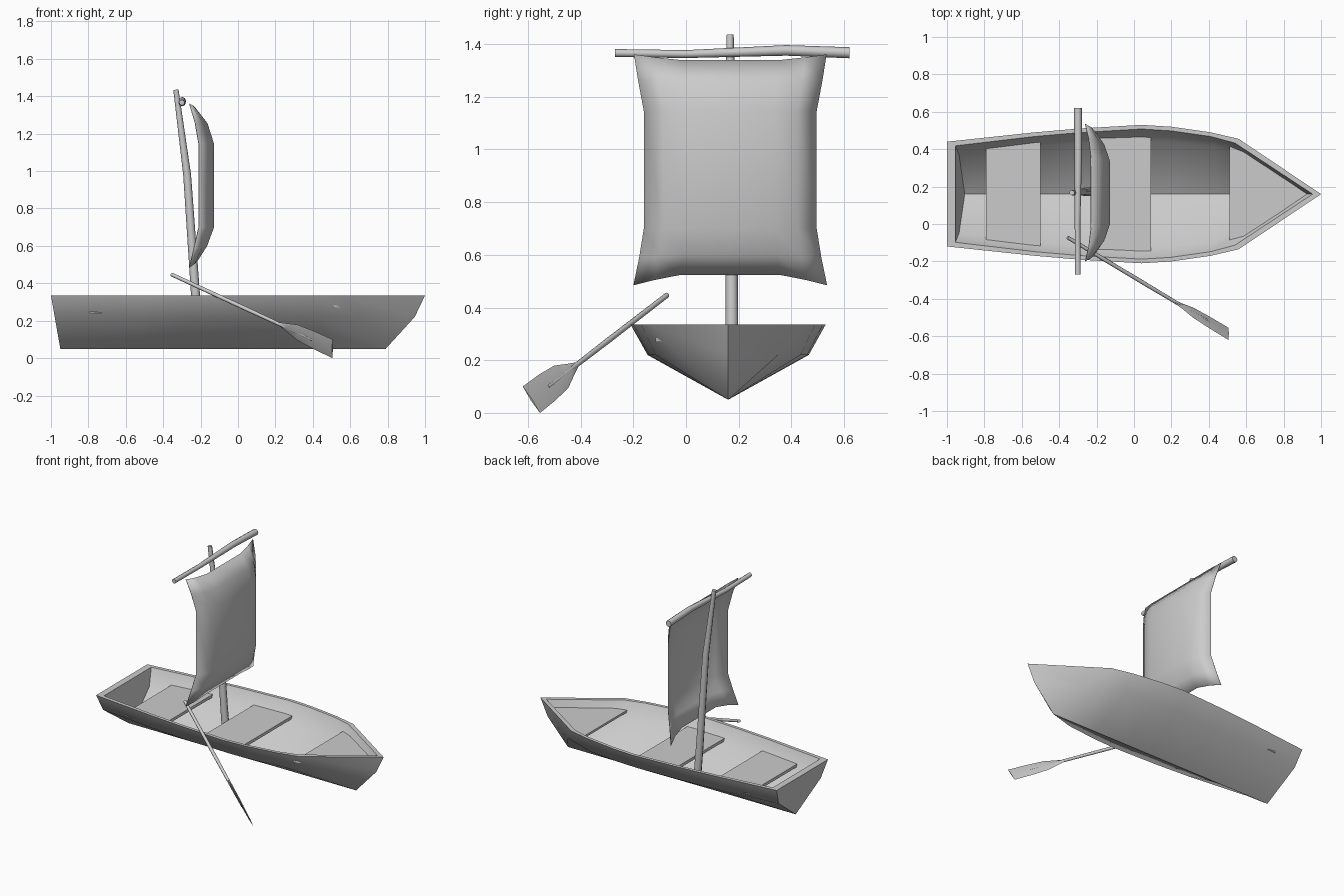
import bpy, bmesh, math
from mathutils import Vector

if "Cube" in bpy.data.objects:
    bpy.data.objects.remove(bpy.data.objects["Cube"])

CY = 0.16  # hull centre line


def make(name, verts, faces, angle=40):
    me = bpy.data.meshes.new(name)
    me.from_pydata([tuple(v) for v in verts], [], faces)
    bm = bmesh.new()
    bm.from_mesh(me)
    bmesh.ops.remove_doubles(bm, verts=bm.verts, dist=1e-4)
    bmesh.ops.recalc_face_normals(bm, faces=bm.faces)
    bm.to_mesh(me)
    bm.free()
    ob = bpy.data.objects.new(name, me)
    bpy.context.collection.objects.link(ob)
    bpy.ops.object.select_all(action='DESELECT')
    ob.select_set(True)
    bpy.context.view_layer.objects.active = ob
    bpy.ops.object.shade_smooth_by_angle(angle=math.radians(angle))
    return ob


def tube(name, pts, radii, sides=8):
    pts = [Vector(p) for p in pts]
    axis = (pts[-1] - pts[0]).normalized()
    u = axis.orthogonal().normalized()
    w = axis.cross(u)
    verts, faces = [], []
    for p, r in zip(pts, radii):
        for k in range(sides):
            a = 2 * math.pi * k / sides
            verts.append(p + r * (math.cos(a) * u + math.sin(a) * w))
    for i in range(len(pts) - 1):
        for k in range(sides):
            n = (k + 1) % sides
            faces.append((i * sides + k, i * sides + n, (i + 1) * sides + n, (i + 1) * sides + k))
    faces += [tuple(range(sides)), tuple(range(len(verts) - sides, len(verts)))]
    return make(name, verts, faces, 50)


def slab(name, outline, z, t):
    n = len(outline)
    verts = [(x, CY + y, z) for x, y in outline] + [(x, CY + y, z - t) for x, y in outline]
    faces = [tuple(range(n)), tuple(range(n, 2 * n))]
    faces += [(i, (i + 1) % n, n + (i + 1) % n, n + i) for i in range(n)]
    return make(name, verts, faces, 30)


# Hull: stations of (rim x, rim half, chine x, chine half, keel x)
stations = [(-1.0, .28, -.98, .23, -.95), (-.53, .33, -.53, .28, -.53), (-.3, .35, -.3, .295, -.3),
            (.04, .37, .04, .306, .04), (.2, .36, .2, .30, .2), (.41, .33, .43, .275, .45),
            (.56, .295, .66, .19, .79), (1.0, 0, .945, 0, .79)]
verts, faces = [], []
for inner in (0, 1):
    for i, (rx, rh, cx, ch, kx) in enumerate(stations):
        zr, zc, zk = .335, .22, .05
        if inner:
            zc, zk = .225, .078
            rh, ch = max(rh - .022, 0), max(ch - .022, 0)
            shift = .045 if i == 0 else (-.045 if i == 7 else (-.02 if i == 6 else 0))
            rx, cx, kx = rx + shift, cx + shift, kx + shift
            if i >= 6:
                kx = .75
        verts += [(rx, CY - rh, zr), (cx, CY - ch, zc), (kx, CY, zk), (cx, CY + ch, zc), (rx, CY + rh, zr)]
N = len(stations)
for s in (0, N * 5):
    for i in range(N - 1):
        for k in range(4):
            a = s + i * 5 + k
            faces.append((a, a + 1, a + 6, a + 5))
    faces.append(tuple(range(s, s + 5)))  # transom
for k in (0, 4):  # rim
    for i in range(N - 1):
        a = i * 5 + k
        faces.append((a, a + 5, a + 5 + N * 5, a + N * 5))
faces.append((0, 4, 4 + N * 5, N * 5))
make("hull", verts, faces)

# Seats and bow deck
for name, x0, h0, x1, h1 in (("stern_seat", -.79, .265, -.50, .28), ("middle_seat", -.20, .305, .09, .31)):
    slab(name, [(x0, -h0), (x1, -h1), (x1, h1), (x0, h0)], .262, .02)
slab("bow_deck", [(.51, -.275), (.58, -.235), (.925, 0), (.58, .235), (.51, .275)], .285, .015)

# Mast and yard, slightly crooked
tube("mast", [(-.205, .172, .085), (-.227, .174, .335), (-.272, .172, .98), (-.332, .167, 1.435)],
     [.025, .024, .021, .014])
tube("yard", [(-.30, -.27, 1.366), (-.302, 0, 1.362), (-.298, .38, 1.376), (-.30, .62, 1.367)],
     [.015, .015, .02, .021])

# Sail: rows of (edge half width, edge x, edge z, middle x, middle z)
rows = [(.365, -.26, 1.36, -.23, 1.338), (.349, -.23, 1.26, -.165, 1.255), (.327, -.21, 1.145, -.13, 1.145),
        (.327, -.21, .70, -.13, .70), (.345, -.235, .59, -.167, .60), (.367, -.26, .485, -.215, .525)]
cols = [(-1, 0), (-.78, .5), (-.51, 1), (.51, 1), (.78, .5), (1, 0)]
verts = [(ex + (mx - ex) * (b if b != .5 else .62), .168 + h * c, ez + (mz - ez) * b)
         for h, ex, ez, mx, mz in rows for c, b in cols]
faces = [(r * 6 + c, r * 6 + c + 1, r * 6 + c + 7, r * 6 + c + 6) for r in range(5) for c in range(5)]
sail = make("sail", verts, faces, 60)
mod = sail.modifiers.new("thickness", 'SOLIDIFY')
mod.thickness = .004
mod.offset = 0

# Oar: shaft plus flat blade
p0, d = Vector((-.355, -.072, .447)), Vector((.86, -.515, -.397))
w = Vector((0, -.545, .838))
n = d.cross(w).normalized()
tube("oar_shaft", [p0, p0 + d * .45, p0 + d * .88], [.010, .011, .008])
verts, faces = [], []
blade = [(.67, .012, .009), (.71, .025, .009), (.78, .05, .008), (.88, .058, .006), (1.0, .06, .004)]
for t, h, th in blade:
    c = p0 + d * t
    verts += [c - w * h, c + n * th, c + w * h, c - n * th]
for i in range(len(blade) - 1):
    for k in range(4):
        m = (k + 1) % 4
        faces.append((i * 4 + k, i * 4 + m, i * 4 + 4 + m, i * 4 + 4 + k))
faces += [(0, 1, 2, 3), tuple(range(len(verts) - 4, len(verts)))]
make("oar_blade", verts, faces, 40)
